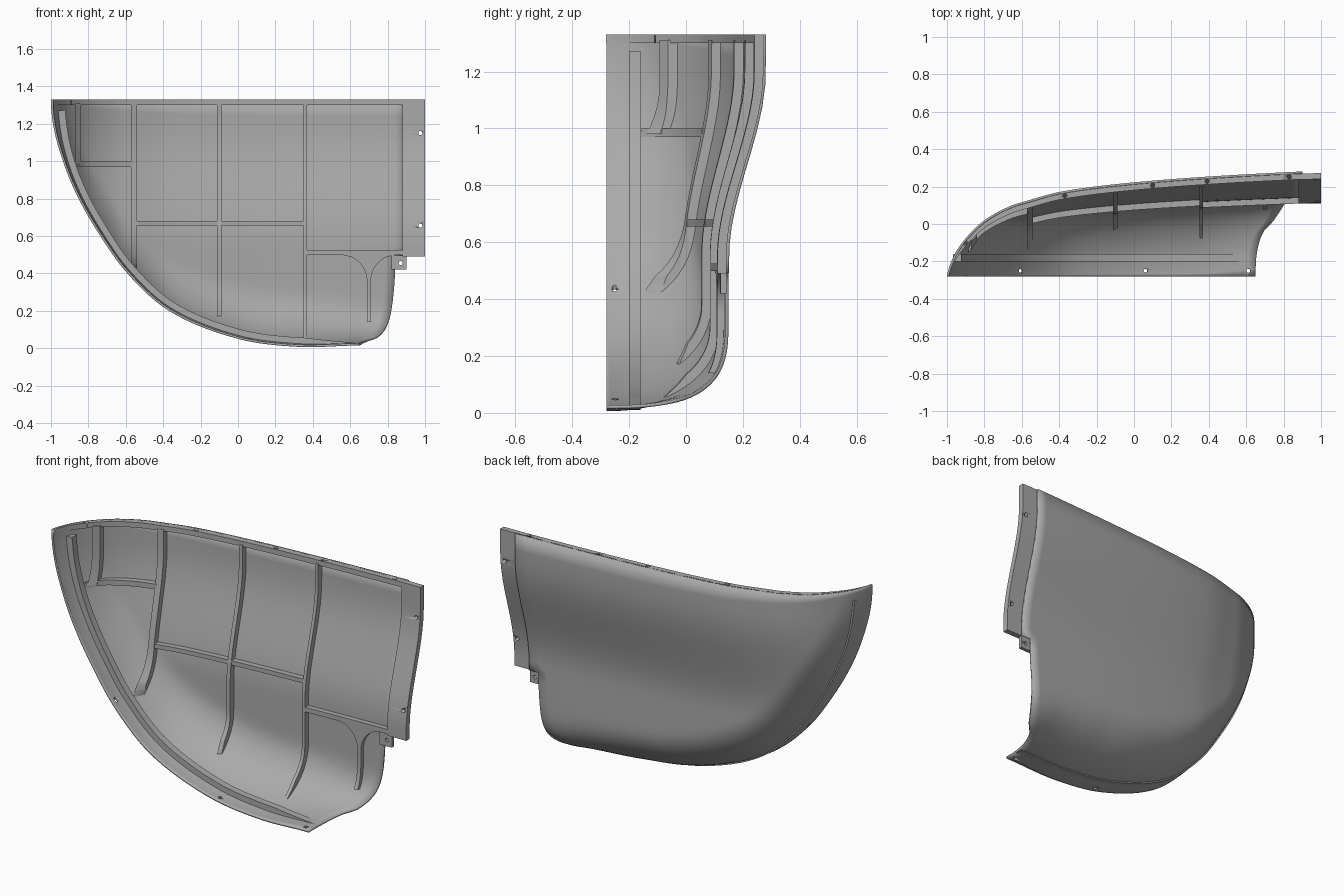
import bpy, bmesh, math
from mathutils import Vector

if "Cube" in bpy.data.objects:
    bpy.data.objects.remove(bpy.data.objects["Cube"])

grey = bpy.data.materials.new("plain grey")
grey.use_nodes = True
grey.diffuse_color = (0.4, 0.4, 0.4, 1)
grey.node_tree.nodes["Principled BSDF"].inputs["Base Color"].default_value = (0.4, 0.4, 0.4, 1)

TOP, MID = 1.33, -0.28          # gunwale height, centreline plane
KEEL = [(0, 1.33), (.207, 1.065), (.351, .85), (.507, .61), (.632, .41),
        (.794, .2), (1, .05), (1.153, .007), (1.285, .015), (1.45, .015)]
BEAM = [(0, 0), (.158, .09), (.308, .198), (.447, .3), (.579, .375),
        (.656, .405), (.787, .455), (1.039, .51), (1.371, .56), (1.45, .562)]
STERN = [(0, .65), (.02, .69), (.04, .745), (.1, .795), (.2, .822), (.42, .84), (1.4, .84)]


def curve(pts, x):
    """Smooth curve through points."""
    x = min(max(x, pts[0][0]), pts[-1][0])
    i = 0
    while i < len(pts) - 2 and x > pts[i + 1][0]:
        i += 1

    def slope(k):
        a, b = pts[max(k - 1, 0)], pts[min(k + 1, len(pts) - 1)]
        return (b[1] - a[1]) / (b[0] - a[0])
    (xa, ya), (xb, yb) = pts[i], pts[i + 1]
    h = xb - xa
    t = (x - xa) / h
    return (ya * (1 + 2 * t) * (1 - t) ** 2 + yb * t * t * (3 - 2 * t)
            + h * slope(i) * t * (1 - t) ** 2 - h * slope(i + 1) * t * t * (1 - t))


def root(x):
    return math.sqrt(max(x + 1, 0))


def keel_z(x):
    return .015 if x > .65 else curve(KEEL, root(x))


def hull_y(x, z):
    """Outer hull surface: round bilge, then flare up to the gunwale."""
    s = min(max((z - keel_z(x)) / .3, 0), 1)
    n = 2 + min(max((x - .2) / .5, 0), 1) ** 2
    t = min(max((z - .55) / .65, 0), 1)
    width = curve(BEAM, root(x)) * (.77 + .23 * t * t * (3 - 2 * t))
    return MID + width * (1 - (1 - s) ** n) ** (1 / n)


def hull_z(x, y):
    """Height where the hull reaches a given y."""
    lo, hi = keel_z(x), TOP
    for _ in range(30):
        m = (lo + hi) / 2
        lo, hi = (m, hi) if hull_y(x, m) < y else (lo, m)
    return lo


def finish(name, bm, angle=35):
    bmesh.ops.recalc_face_normals(bm, faces=bm.faces[:])
    me = bpy.data.meshes.new(name)
    bm.to_mesh(me)
    bm.free()
    me.materials.append(grey)
    ob = bpy.data.objects.new(name, me)
    bpy.context.collection.objects.link(ob)
    bpy.ops.object.select_all(action='DESELECT')
    ob.select_set(True)
    bpy.context.view_layer.objects.active = ob
    bpy.ops.object.shade_smooth_by_angle(angle=math.radians(angle))
    return ob


def sweep(name, rings):
    """Closed bar through four-cornered rings."""
    bm = bmesh.new()
    vs = [[bm.verts.new(p) for p in r] for r in rings]
    for a, b in zip(vs, vs[1:]):
        for k in range(4):
            bm.faces.new((a[k], a[(k + 1) % 4], b[(k + 1) % 4], b[k]))
    bm.faces.new(vs[0])
    bm.faces.new(vs[-1])
    return finish(name, bm)


def rows(a, b, n):
    return [a + (b - a) * i / n for i in range(n + 1)]


def upright(name, z0, z1, edges, out, inn, n=30):
    """Plate following the hull between two x edges that may vary with z."""
    rings = []
    for z in rows(z0, z1, n):
        xa, xb = edges(z)
        rings.append([(x, hull_y(x, z) - d, z) for x, d in ((xa, out), (xb, out), (xb, inn), (xa, inn))])
    return sweep(name, rings)


def rib(name, x, w, z0, depth=.045):
    """Frame rib standing square to the hull and fading out at the bottom."""
    rings = []
    for i, t in enumerate(rows(0, 1, 40)):
        z = z0 + (1.31 - z0) * t ** 1.6
        d = Vector((hull_y(x, z + .004) - hull_y(x, z - .004), .008)).normalized()
        h = .009 + (depth - .009) * min(1, i / 6)
        pts = []
        for px, k in ((x - w, .006), (x + w, .006), (x + w, h), (x - w, h)):
            pts.append((px, hull_y(px, z) - d.y * k, z + d.x * k))
        rings.append(pts)
    return sweep(name, rings)


def ledge(name, xa, xb, z0, z1, inn, out=.005, n=60):
    """Horizontal bar following the hull."""
    rings = []
    for t in rows(0, 1, n):
        x = xa + (xb - xa) * t ** 1.7
        top = hull_y(x, z1)
        rings.append([(x, hull_y(x, z0) - out, z0), (x, top - out, z1),
                      (x, max(top - inn, MID), z1), (x, max(top - inn, MID), z0)])
    return sweep(name, rings)


# Hull shell: grid from keel to gunwale, with the lower stern corner trimmed
NR, NC = 36, 60
bm = bmesh.new()
grid = []
for r in range(NR + 1):
    f = (r / NR) ** 2.5
    end = curve(STERN, 1.315 * f)
    xs = [-1 + (end + 1) * (c / NC) ** 1.8 for c in range(NC + 1)]
    if r >= 24:
        xs.append(.9)
    line = []
    for x in xs:
        z = keel_z(x) + (TOP - keel_z(x)) * f
        line.append(bm.verts.new((x, hull_y(x, z), z)))
    grid.append(line)
for a, b in zip(grid, grid[1:]):
    for c in range(min(len(a), len(b)) - 1):
        bm.faces.new((a[c], b[c], b[c + 1], a[c + 1]))
bmesh.ops.remove_doubles(bm, verts=bm.verts[:], dist=.0004)
hull = finish("hull_shell", bm)
if sum(p.normal.y for p in hull.data.polygons) < 0:
    hull.data.flip_normals()
shell = hull.modifiers.new("thickness", 'SOLIDIFY')
shell.thickness, shell.offset = .012, -1

# Gunwale lip and stern joining flange with its lower tab
lip = ledge("gunwale_lip", -.985, .9, 1.3, TOP, .042)
flange = upright("stern_flange", .49, TOP, lambda z: (.88, 1), .01, .042)
tab = upright("stern_tab", .42, .495, lambda z: (.82, .9), .01, .03, 4)

# Keel stringer, offset square to the keel line
rings = []
for t in rows(0, 1, 60):
    x = -.965 + 1.615 * t ** 1.8
    z = hull_z(x, -.18)
    d = Vector((.004, hull_z(x + .002, -.18) - hull_z(x - .002, -.18))).normalized()
    h = .042 * min(1, (1 - t) * 8 + .2)
    if z < 1.31:
        rings.append([(x - d.y * k, y, z + d.x * k)
                      for y, k in ((-.2, -.002), (-.2, h), (-.16, h), (-.16, -.002))])
sweep("keel_stringer", rings)

# Frame ribs and short bow rib
for name, x, w, z0 in (("forward_rib", -.555, .016, .405), ("middle_rib", -.1, .011, .16),
                       ("aft_rib", .36, .009, .04)):
    rib(name, x, w, z0)
upright("bow_rib", .98, 1.31, lambda z: (-.87, -.84), .006, .05)

# Longitudinal ledges
ledge("bow_ledge", -.885, -.56, .97, 1, .05)
ledge("middle_ledge", -.55, .36, .655, .68, .045)
ledge("aft_ledge", .36, .885, .498, .525, .042)


# Aft bracket, flaring into the ledge above
def bracket_edges(z):
    w = .011
    if z > .36:
        w += .14 * (1 - math.sqrt(max(0, 1 - ((z - .36) / .14) ** 2)))
    return .7 - w, .7 + w


upright("aft_bracket", .14, .5, bracket_edges, .006, .036)


# Fastener holes
def drill(name, target, spots, axis):
    cut = bmesh.new()
    for p in spots:
        turn = Vector((0, 0, 1)).rotation_difference(Vector(axis)).to_matrix().to_4x4()
        turn.translation = p
        bmesh.ops.create_cone(cut, cap_ends=True, segments=16, radius1=.011, radius2=.011,
                              depth=.12, matrix=turn)
    cutter = finish(name, cut)
    cutter.hide_render = True
    cutter.hide_set(True)
    mod = target.modifiers.new("holes", 'BOOLEAN')
    mod.operation, mod.object, mod.solver = 'DIFFERENCE', cutter, 'EXACT'


drill("lip_hole_cutter", lip, [(x, hull_y(x, TOP) - .026, 1.32) for x in (-.9, -.37, .1, .39, .83)], (0, 0, 1))
drill("flange_hole_cutter", flange, [(.975, hull_y(.975, z) - .025, z) for z in (1.15, .655)], (0, 1, 0))
drill("tab_hole_cutter", tab, [(.87, hull_y(.87, .455) - .02, .455)], (0, 1, 0))
drill("keel_hole_cutter", hull, [(x, -.25, hull_z(x, -.25)) for x in (-.61, .06, .61)], (.2, 0, 1))
